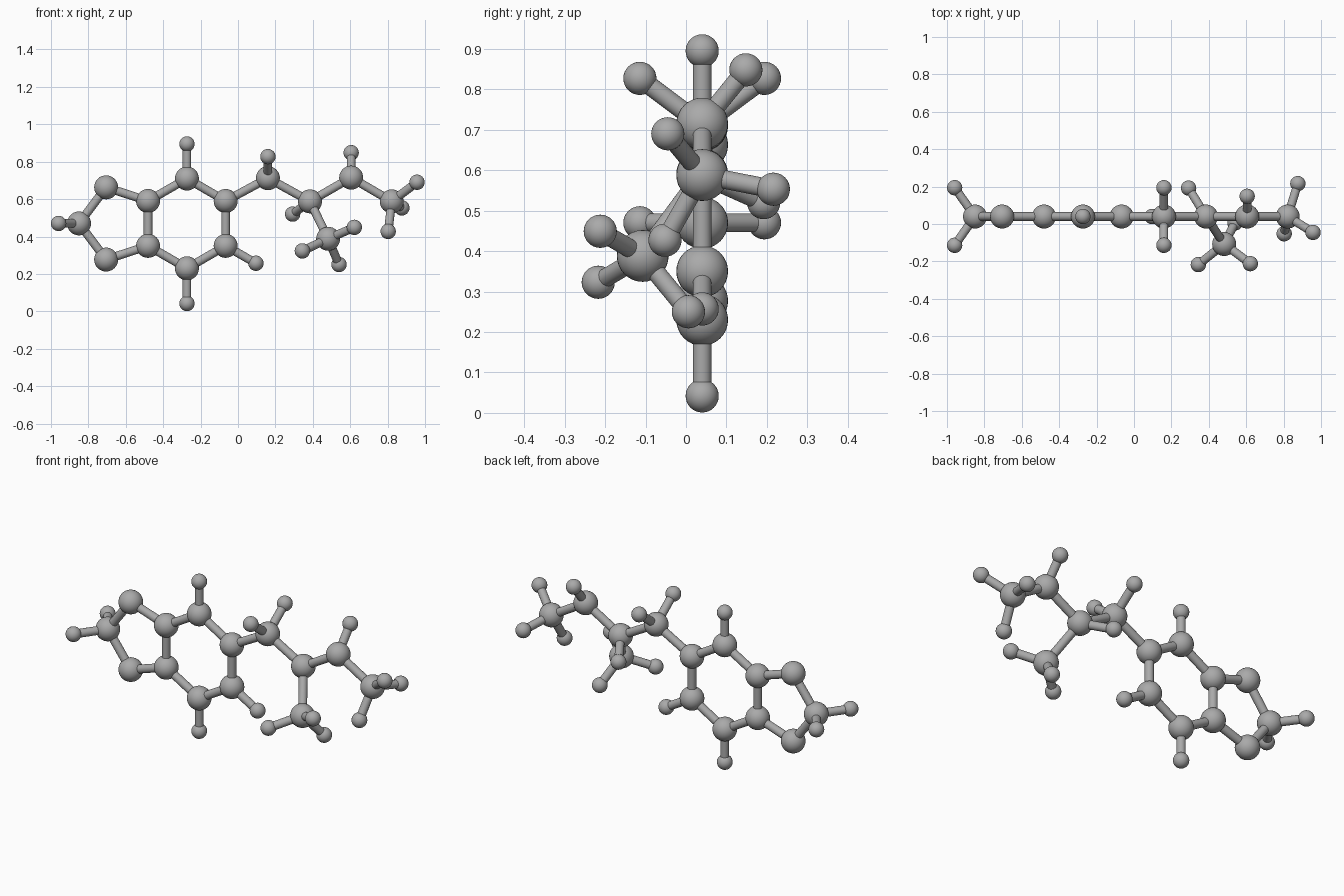
import bpy
from mathutils import Vector

if "Cube" in bpy.data.objects:
    bpy.data.objects.remove(bpy.data.objects["Cube"])

PLANE = 0.04            # depth of the flat backbone
BIG, SMALL, ROD = 0.064, 0.041, 0.023

grey = bpy.data.materials.new("mid grey")
grey.diffuse_color = (0.4, 0.4, 0.4, 1)
grey.use_nodes = True
grey.node_tree.nodes["Principled BSDF"].inputs["Base Color"].default_value = grey.diffuse_color


def finish(obj, name):
    obj.name = name
    obj.data.materials.append(grey)
    obj.data.shade_smooth()


def ball(name, pos, radius):
    bpy.ops.mesh.primitive_uv_sphere_add(segments=32, ring_count=16, radius=radius, location=pos)
    finish(bpy.context.object, name)


def rod(name, a, b):
    a, b = Vector(a), Vector(b)
    d = b - a
    bpy.ops.mesh.primitive_cylinder_add(vertices=24, radius=ROD, depth=d.length, location=(a + b) / 2)
    obj = bpy.context.object
    obj.rotation_euler = d.to_track_quat('Z', 'Y').to_euler()
    finish(obj, name)
    bpy.ops.object.shade_smooth_by_angle()


# Large balls: six-sided ring, five-sided ring, side chain
P = PLANE
big = {
    "ring_top": (-0.273, P, 0.71), "ring_upper_right": (-0.066, P, 0.59),
    "ring_lower_right": (-0.066, P, 0.35), "ring_bottom": (-0.273, P, 0.23),
    "ring_lower_left": (-0.481, P, 0.35), "ring_upper_left": (-0.481, P, 0.59),
    "side_ring_top": (-0.705, P, 0.663), "side_ring_bottom": (-0.705, P, 0.277),
    "side_ring_end": (-0.85, P, 0.47),
    "chain_first": (0.16, P, 0.712), "chain_fork": (0.385, P, 0.588),
    "chain_third": (0.605, P, 0.715), "chain_end": (0.822, P, 0.588),
    "branch": (0.482, -0.107, 0.388),
}

# Small balls attached to each large ball
small = {
    "ring_top": [(-0.273, P, 0.895)],
    "ring_bottom": [(-0.273, P, 0.042)],
    "ring_lower_right": [(0.096, P, 0.257)],
    "side_ring_end": [(-0.959, P + s * 0.154, 0.47) for s in (-1, 1)],
    "chain_first": [(0.16, P + s * 0.154, 0.827) for s in (-1, 1)],
    "chain_fork": [(0.292, 0.192, 0.52)],
    "chain_third": [(0.605, 0.148, 0.848)],
    "chain_end": [(0.957, -0.045, 0.69), (0.876, 0.216, 0.553), (0.803, -0.052, 0.427)],
    "branch": [(0.344, -0.217, 0.323), (0.622, -0.212, 0.449), (0.54, 0.006, 0.25)],
}

# Paths of rods between large balls
paths = [
    ["ring_top", "ring_upper_right", "ring_lower_right", "ring_bottom",
     "ring_lower_left", "ring_upper_left", "ring_top"],
    ["ring_upper_left", "side_ring_top", "side_ring_end", "side_ring_bottom", "ring_lower_left"],
    ["ring_upper_right", "chain_first", "chain_fork", "chain_third", "chain_end"],
    ["chain_fork", "branch"],
]

for name, pos in big.items():
    ball(name + "_ball", pos, BIG)
    for i, tip in enumerate(small.get(name, []), 1):
        ball(f"{name}_small_ball_{i}", tip, SMALL)
        rod(f"{name}_short_rod_{i}", pos, tip)

for path in paths:
    for a, b in zip(path, path[1:]):
        rod(f"rod_{a}_to_{b}", big[a], big[b])
